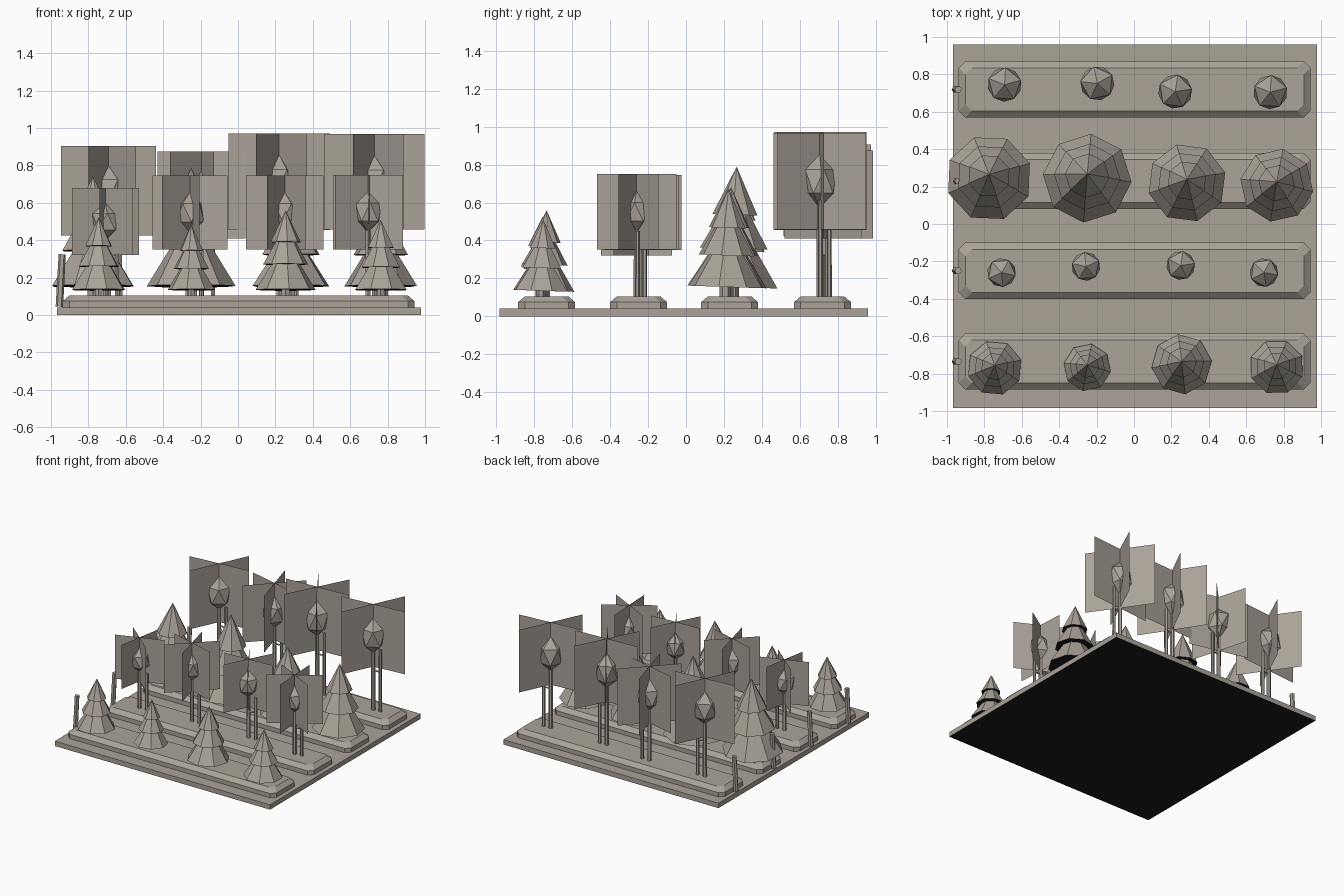
import bpy, bmesh
from math import cos, sin, pi, radians
from mathutils import Vector, Matrix

if "Cube" in bpy.data.objects:
    bpy.data.objects.remove(bpy.data.objects["Cube"])


def material(name, colour):
    mat = bpy.data.materials.new(name)
    mat.use_nodes = True
    mat.diffuse_color = colour
    mat.node_tree.nodes["Principled BSDF"].inputs["Base Color"].default_value = colour
    return mat


grey = material("warm_grey", (0.405, 0.366, 0.318, 1))
black = material("black_underside", (0.01, 0.01, 0.01, 1))


def finish(bm, name, dark_below=False):
    # Faces that look straight down can take the black material
    if dark_below:
        bmesh.ops.recalc_face_normals(bm, faces=bm.faces)
        for face in bm.faces:
            face.material_index = int(face.normal.z < -0.9)
    mesh = bpy.data.meshes.new(name)
    bm.to_mesh(mesh)
    bm.free()
    mesh.materials.append(grey)
    if dark_below:
        mesh.materials.append(black)
    bpy.context.collection.objects.link(bpy.data.objects.new(name, mesh))


def rod(name, start, end, radius, sides=6):
    # Straight pole between two points
    a, b = Vector(start), Vector(end)
    bm = bmesh.new()
    turn = (b - a).to_track_quat("Z", "Y").to_matrix().to_4x4()
    bmesh.ops.create_cone(bm, cap_ends=True, segments=sides, radius1=radius,
                          radius2=radius * 0.95, depth=(b - a).length,
                          matrix=Matrix.Translation((a + b) / 2) @ turn)
    finish(bm, name)


def ground_slab():
    bm = bmesh.new()
    bmesh.ops.create_cube(bm, size=1, matrix=Matrix.Translation((0.006, -0.012, 0.02))
                          @ Matrix.Diagonal((1.945, 1.945, 0.04, 1)))
    finish(bm, "ground_slab", True)


def planting_bed(name, y):
    # Raised bed: clipped corners and a sloped shoulder
    bm = bmesh.new()
    rings = []
    for z, inset in ((0.038, 0), (0.075, 0), (0.105, 0.035)):
        hx, hy, c = 0.94 - inset, 0.15 - inset, 0.035
        outline = ((hx - c, hy), (hx, hy - c), (hx, c - hy), (hx - c, -hy),
                   (c - hx, -hy), (-hx, c - hy), (-hx, hy - c), (c - hx, hy))
        rings.append([bm.verts.new((px + 0.003, py + y, z)) for px, py in outline])
    for low, high in zip(rings, rings[1:]):
        for i in range(8):
            j = (i + 1) % 8
            bm.faces.new((low[i], low[j], high[j], high[i]))
    bm.faces.new(rings[0])
    bm.faces.new(rings[-1])
    finish(bm, name, True)


def conifer(name, x, y, radius, bottom, top, turn):
    # Three stacked eight-sided skirts, leaning back slightly, on a short trunk
    bm = bmesh.new()
    h = top - bottom
    place = (Matrix.Translation((x, y, bottom)) @ Matrix.Rotation(radians(-2), 4, "X")
             @ Matrix.Rotation(turn, 4, "Z"))
    for low, high, r0, r1 in ((0, 0.38, 1, 0.38), (0.32, 0.66, 0.75, 0.25), (0.6, 1, 0.5, 0)):
        bmesh.ops.create_cone(
            bm, cap_ends=True, segments=8, radius1=radius * r0, radius2=radius * r1,
            depth=(high - low) * h,
            matrix=place @ Matrix.Translation((0, 0, (low + high) / 2 * h)))
    finish(bm, name + "_needles", True)
    rod(name + "_trunk", (x, y, 0.09), (x, y, bottom + 0.1), 0.13 * radius + 0.004)


def broadleaf(name, x, y, width, low, high, crown_r, turn):
    mid = (low + high) / 2
    # Faceted crown
    bm = bmesh.new()
    bmesh.ops.create_icosphere(
        bm, subdivisions=1, radius=1,
        matrix=Matrix.Translation((x, y, mid)) @ Matrix.Rotation(radians(turn * 3), 4, "Z")
        @ Matrix.Diagonal((crown_r, crown_r, (high - low) * 0.275, 1)))
    finish(bm, name + "_crown")
    # Three crossed leaf cards
    bm = bmesh.new()
    for k in range(3):
        a = radians(turn) + k * pi / 3
        dx, dy = cos(a) * width / 2, sin(a) * width / 2
        bm.faces.new([bm.verts.new(p) for p in (
            (x - dx, y - dy, low), (x + dx, y + dy, low),
            (x + dx, y + dy, high), (x - dx, y - dy, high))])
    finish(bm, name + "_leaf_cards")
    # Trunk, support stake and tie
    sx, sy, tie_z = x + 0.062, y + 0.004, low - 0.03
    rod(name + "_trunk", (x, y, 0.09), (x, y, mid - 0.05), 0.016)
    rod(name + "_stake", (sx, sy, 0.09), (sx, sy, mid - 0.1), 0.013)
    rod(name + "_tie", (x, y, tie_z), (sx, sy, tie_z), 0.007, 4)


ground_slab()

# Beds, each with a leaning marker post at its right-hand end
for i, y in enumerate((-0.735, -0.25, 0.23, 0.72), 1):
    planting_bed(f"planting_bed_{i}", y)
    rod(f"marker_post_{i}", (-0.955, y, 0.045), (-0.94, y, 0.325), 0.02)

# Small conifers: x, y, radius, top
for i, (x, y, r, top) in enumerate((
        (-0.745, -0.77, 0.148, 0.525), (-0.25, -0.767, 0.128, 0.485),
        (0.255, -0.75, 0.162, 0.56), (0.763, -0.765, 0.148, 0.51)), 1):
    conifer(f"small_conifer_{i}", x, y, r, 0.135, top, i * 0.3)

# Large conifers
for i, (x, y, r, top) in enumerate((
        (-0.775, 0.245, 0.232, 0.745), (-0.25, 0.245, 0.238, 0.79),
        (0.283, 0.22, 0.212, 0.68), (0.763, 0.207, 0.197, 0.675)), 1):
    conifer(f"large_conifer_{i}", x, y, r, 0.155, top, i * 0.35)

# Short broadleaf trees: x, y, card width, card bottom, card top, turn
for i, (x, y, w, low, high, turn) in enumerate((
        (-0.708, -0.26, 0.38, 0.32, 0.68, 20), (-0.257, -0.227, 0.417, 0.35, 0.745, -16),
        (0.25, -0.222, 0.417, 0.35, 0.745, 3), (0.695, -0.26, 0.418, 0.352, 0.75, -27)), 1):
    broadleaf(f"short_tree_{i}", x, y, w, low, high, 0.086, turn)

# Tall broadleaf trees
for i, (x, y, w, low, high, turn) in enumerate((
        (-0.692, 0.745, 0.51, 0.425, 0.905, 5), (-0.196, 0.752, 0.485, 0.41, 0.875, -14),
        (0.22, 0.708, 0.545, 0.455, 0.972, 3), (0.729, 0.705, 0.54, 0.457, 0.968, 5)), 1):
    broadleaf(f"tall_tree_{i}", x, y, w, low, high, 0.102, turn)
